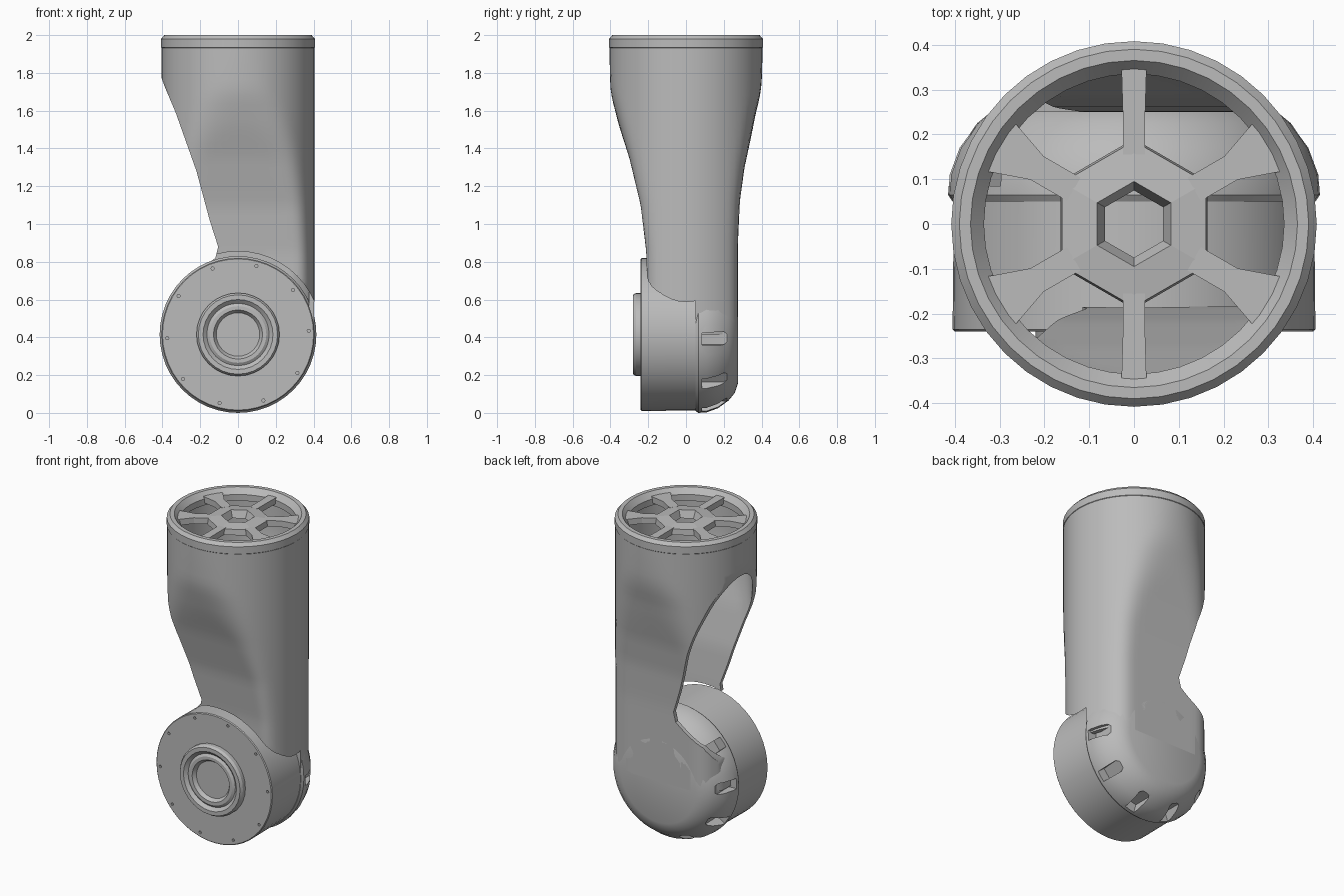
import bpy, bmesh, math
from mathutils import Matrix, Vector

if "Cube" in bpy.data.objects:
    bpy.data.objects.remove(bpy.data.objects["Cube"])

GREY = (0.5, 0.5, 0.5, 1)
mat = bpy.data.materials.new("plain grey")
mat.use_nodes = True
mat.diffuse_color = GREY
mat.node_tree.nodes["Principled BSDF"].inputs["Base Color"].default_value = GREY

JOINT = 0.415  # height of the joint axis
TAU = math.tau


def finish(bm, name, fix_normals=True):
    bmesh.ops.remove_doubles(bm, verts=bm.verts, dist=1e-5)
    if fix_normals:
        bmesh.ops.recalc_face_normals(bm, faces=bm.faces)
    mesh = bpy.data.meshes.new(name)
    bm.to_mesh(mesh)
    bm.free()
    mesh.materials.append(mat)
    obj = bpy.data.objects.new(name, mesh)
    bpy.context.collection.objects.link(obj)
    return obj


def activate(obj):
    bpy.ops.object.select_all(action="DESELECT")
    obj.select_set(True)
    bpy.context.view_layer.objects.active = obj


def smooth(obj, degrees=32):
    activate(obj)
    bpy.ops.object.shade_smooth_by_angle(angle=math.radians(degrees))


def revolve(name, profile, place, sides=48, closed=False):
    """Spin (radius, height) points; place maps (u, v, height) to a position."""
    bm = bmesh.new()
    rings = [[bm.verts.new(place(r * math.cos(TAU * i / sides),
                                 r * math.sin(TAU * i / sides), h))
              for i in range(sides)] for r, h in profile]
    pairs = list(zip(rings, rings[1:])) + ([(rings[-1], rings[0])] if closed else [])
    for a, b in pairs:
        for i in range(sides):
            j = (i + 1) % sides
            bm.faces.new((a[i], a[j], b[j], b[i]))
    bmesh.ops.dissolve_degenerate(bm, edges=bm.edges, dist=1e-6)
    return finish(bm, name)


def on_joint(u, v, h):
    return (u, h, JOINT + v)


def upright(u, v, h):
    return (-v, u, h)


def prism(name, outline, low, high, place):
    bm = bmesh.new()
    base = bm.faces.new([bm.verts.new(place(u, v, low)) for u, v in outline])
    top = bmesh.ops.extrude_face_region(bm, geom=[base])["geom"]
    shift = Vector(place(0, 0, high)) - Vector(place(0, 0, low))
    bmesh.ops.translate(bm, vec=shift, verts=[g for g in top if isinstance(g, bmesh.types.BMVert)])
    return finish(bm, name)


def carve(obj, *cutters):
    for cutter in cutters:
        cutter.hide_render = True
        mod = obj.modifiers.new("cut", "BOOLEAN")
        mod.operation, mod.solver, mod.object = "DIFFERENCE", "EXACT", cutter
        activate(obj)
        bpy.ops.object.modifier_apply(modifier=mod.name)
        bpy.data.objects.remove(cutter)


def lookup(table, z):
    for (z0, a0), (z1, a1) in zip(table, table[1:]):
        if z >= z1:
            return a0 + (a1 - a0) * (z - z0) / (z1 - z0)
    return table[-1][1]


def soft_min(a, b, k=0.06):
    h = max(k - abs(a - b), 0) / k
    return min(a, b) - h * h * k / 4


# Arm shell: a tube whose front and back flatten towards the joint
FRONT = [(2, .47), (1.72, .43), (1.6, .38), (1.35, .3), (1.1, .24), (.85, .21), (.4, .2)]
BACK = [(2, .47), (1.74, .43), (1.58, .37), (1.3, .31), (1.12, .285), (.9, .275), (.4, .275)]
SIDES, ROWS = 64, 36
bm = bmesh.new()
grid = []
for r in range(ROWS + 1):
    z = 1.932 + (JOINT - 1.932) * r / ROWS
    row = []
    for i in range(SIDES):
        a = TAU * i / SIDES
        x, y = .405 * math.cos(a), .405 * math.sin(a)
        y = soft_min(y, lookup(BACK, z)) if y > 0 else -soft_min(-y, lookup(FRONT, z))
        row.append(bm.verts.new((x, y, z)))
    grid.append(row)
for a, b in zip(grid, grid[1:]):
    for i in range(SIDES):
        j = (i + 1) % SIDES
        bm.faces.new((a[i], b[i], b[j], a[j]))
arm = finish(bm, "arm_shell", False)
wall = arm.modifiers.new("wall", "SOLIDIFY")
wall.thickness, wall.offset = 0.025, -1
activate(arm)
bpy.ops.object.modifier_apply(modifier=wall.name)

# Slanted opening on the right side, and clearance for the drum
slant = [(-.6, 1.8), (-.415, 1.8), (-.385, 1.72), (-.33, 1.59), (-.22, 1.28), (-.15, 1.02),
         (-.105, .88), (-.12, .82), (-.18, .775), (-.3, .7), (-.36, .6), (-.38, .3), (-.6, .3)]
opening = prism("opening_cutter", slant, -.6, .6, lambda u, v, h: (u, h, v))
clearance = revolve("clearance_cutter", [(0, -.6), (.44, -.6), (.44, .05), (0, .05)], on_joint)
carve(arm, opening, clearance)
smooth(arm)

# Rounded rear half of the joint, with slots around its rim
housing = revolve("joint_housing", [(0, .05), (.405, .05), (.415, .065), (.412, .11), (.39, .17),
                                    (.35, .225), (.31, .258), (.26, .275), (0, .275)], on_joint)
slots = []
for k in range(7):
    a = math.radians(-3 - 36 * k)
    shape = [(-.035, .085), (.03, .085), (.035, .2), (.015, .225), (-.015, .225), (-.035, .2)]

    def slot_place(u, v, h, a=a):
        c, s = math.cos(a), math.sin(a)
        return (h * c - u * s, v, JOINT + h * s + u * c)
    slots.append(prism("slot_cutter", shape, .355, .5, slot_place))
carve(housing, *slots)
smooth(housing)

# Front drum with small screw holes around its face
drum = revolve("joint_drum", [(0, .06), (.402, .06), (.405, -.235), (.4, -.24), (0, -.24)], on_joint)
holes = []
for k in range(10):
    a = math.radians(3 + 36 * k)
    cx, cz = .375 * math.cos(a), .375 * math.sin(a)
    holes.append(revolve("hole_cutter", [(0, -.3), (.009, -.3), (.009, -.22), (0, -.22)],
                         lambda u, v, h: on_joint(u + cx, v + cz, h), 6))
carve(drum, *holes)
smooth(drum)

# Stepped bezel in the middle of the drum
bezel = revolve("drum_bezel", [(0, -.23), (.22, -.23), (.22, -.265), (.21, -.28), (.185, -.28),
                               (.165, -.262), (.15, -.272), (.13, -.272), (.115, -.25), (0, -.25)],
                on_joint, 32)
smooth(bezel)

# Top collar
collar = revolve("top_collar", [(.395, 1.925), (.408, 1.935), (.408, 1.98), (.39, 2), (.365, 2),
                                (.335, 1.965), (.335, 1.925)], upright, 40, True)
smooth(collar)

# Six-sided hub with a pierced centre, and its flared spokes
revolve("grille_hub", [(.19, 1.94), (.185, 1.975), (.095, 1.985), (.075, 1.94)], upright, 6, True)
for k in range(6):
    turn = Matrix.Rotation(TAU * k / 6, 3, "Z")
    inner, outer = (.025, .028) if k % 3 == 0 else (.03, .065)
    outline = [(-inner, .155), (inner, .155), (inner, .25), (outer, .35), (-outer, .35), (-inner, .25)]
    prism("grille_spoke", outline, 1.94, 1.978, lambda u, v, h: turn @ Vector((u, v, h)))
